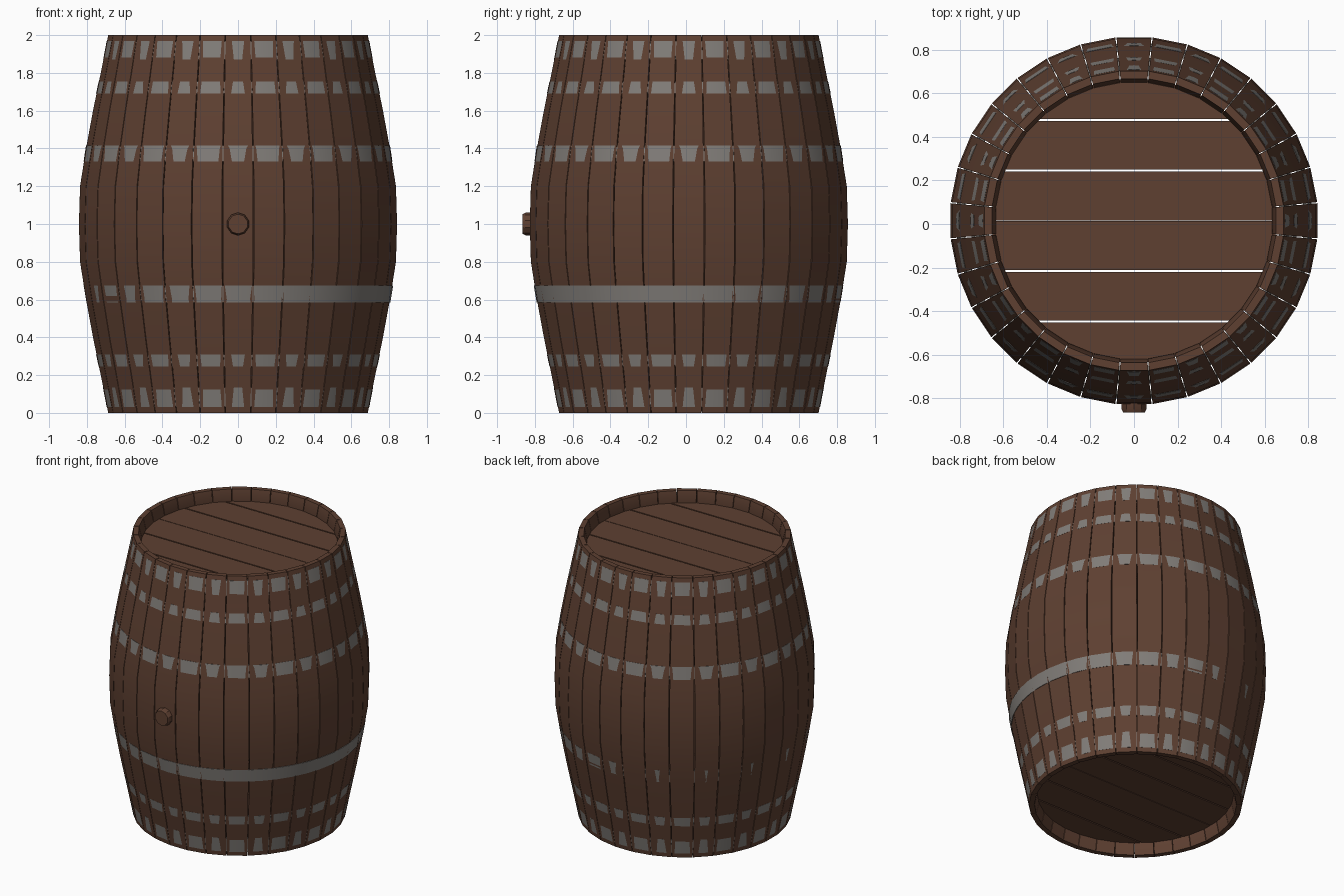
import bpy, bmesh, math

if "Cube" in bpy.data.objects:
    bpy.data.objects.remove(bpy.data.objects["Cube"])

CY = 0.015          # barrel axis sits slightly behind the origin because of the bung
STAVES = 32
OUTER = [(0, .69), (.2, .73), (.4, .771), (.6, .808), (.8, .84), (1, .846),
         (1.2, .84), (1.4, .808), (1.6, .771), (1.8, .73), (2, .69)]
INNER = [(2, .655), (1.92, .637), (1.6, .72), (1.2, .788), (1, .795),
         (.8, .788), (.4, .72), (.08, .637), (0, .655)]


def material(name, rgb):
    m = bpy.data.materials.new(name)
    m.diffuse_color = (*rgb, 1)
    m.use_nodes = True
    m.node_tree.nodes["Principled BSDF"].inputs["Base Color"].default_value = m.diffuse_color
    return m


wood = material("brown wood", (.112, .051, .031))
iron = material("grey iron", (.22, .205, .19))


def finish(bm, name, mat, smooth=True):
    bmesh.ops.recalc_face_normals(bm, faces=bm.faces[:])
    me = bpy.data.meshes.new(name)
    bm.to_mesh(me)
    bm.free()
    ob = bpy.data.objects.new(name, me)
    bpy.context.collection.objects.link(ob)
    me.materials.append(mat)
    if smooth:
        bpy.ops.object.select_all(action='DESELECT')
        ob.select_set(True)
        bpy.context.view_layer.objects.active = ob
        bpy.ops.object.shade_smooth_by_angle(angle=math.radians(30))
    return ob


def radius_at(z):
    for (z0, r0), (z1, r1) in zip(OUTER, OUTER[1:]):
        if z <= z1:
            return r0 + (r1 - r0) * (z - z0) / (z1 - z0)


# Staves: one bowed plank repeated round the axis
bm = bmesh.new()
half = math.pi / STAVES
for i in range(STAVES):
    mid = 2 * math.pi * i / STAVES - math.pi / 2
    sides = []
    for s in (-1, 1):
        a = mid + s * (half - .003)
        sides.append([[bm.verts.new((r * math.cos(a), CY + r * math.sin(a), z))
                       for z, r in line] for line in (OUTER, INNER[::-1])])
    (oa, ia), (ob_, ib) = sides
    for u, v in ((oa, ob_), (ia, ib)):
        for k in range(len(u) - 1):
            bm.faces.new((u[k], v[k], v[k + 1], u[k + 1]))
    for k in (0, -1):
        bm.faces.new((oa[k], ob_[k], ib[k], ia[k]))
    for o, n in ((oa, ia), (ob_, ib)):
        bm.faces.new(o + n[::-1])
finish(bm, "staves", wood)


# Hoops: thin rings almost flush with the staves, so the staves show through
def hoop(name, z0, z1, d0, d1, dx=0, dy=0, n=48):
    bm = bmesh.new()
    prof = [(z0, radius_at(z0) + d0), (z1, radius_at(z1) + d1),
            (z1, radius_at(z1) - .025), (z0, radius_at(z0) - .025)]
    rings = []
    for i in range(n):
        a = 2 * math.pi * i / n
        rings.append([bm.verts.new((dx + r * math.cos(a), CY + dy + r * math.sin(a), z))
                      for z, r in prof])
    for i in range(n):
        p, q = rings[i], rings[(i + 1) % n]
        for k in range(4):
            bm.faces.new((p[k], q[k], q[(k + 1) % 4], p[(k + 1) % 4]))
    finish(bm, name, iron)


hoop("hoop_top_rim", 1.87, 1.97, -.0018, -.0010)
hoop("hoop_top_inner", 1.69, 1.755, -.0010, -.0016)
hoop("hoop_upper_belly", 1.33, 1.415, -.0016, -.0002)
hoop("hoop_lower_belly", .585, .675, -.0008, -.0004, .0022, -.0014)
hoop("hoop_bottom_inner", .245, .31, -.0016, -.0010)
hoop("hoop_bottom_rim", .03, .135, -.0010, -.0018)


# Heads: six planks clipped to a circle
def head(name, z0, z1, R=.652, pitch=.231):
    bm = bmesh.new()
    for i in range(-3, 3):
        lo = i * pitch + (.002 if i == 0 else .0045)
        hi = (i + 1) * pitch - (.002 if i == -1 else .0045)
        lo, hi = max(lo, -R + .001), min(hi, R - .001)
        a0, a1 = math.asin(lo / R), math.asin(hi / R)
        arc = [a0 + (a1 - a0) * k / 8 for k in range(9)]
        pts = [(R * math.cos(a), R * math.sin(a)) for a in arc]
        pts += [(-x, y) for x, y in pts[::-1]]
        f = bm.faces.new([bm.verts.new((x, CY + y, z0)) for x, y in pts])
        ext = bmesh.ops.extrude_face_region(bm, geom=[f])
        for v in ext["geom"]:
            if isinstance(v, bmesh.types.BMVert):
                v.co.z = z1
    # extrusion keeps the base face, so every plank is closed
    finish(bm, name, wood, smooth=False)


head("top_head", 1.88, 1.92)
head("bottom_head", .08, .12)

# Bung: short tapered plug in the front
bm = bmesh.new()
ring = [[bm.verts.new((r * math.cos(a), y, 1 + r * math.sin(a)))
         for a in (2 * math.pi * k / 10 + math.pi / 10 for k in range(10))]
        for y, r in ((-.79, .06), (-.85, .06), (-.866, .052))]
for p, q in zip(ring, ring[1:]):
    for k in range(10):
        bm.faces.new((p[k], p[(k + 1) % 10], q[(k + 1) % 10], q[k]))
bm.faces.new(ring[0])
bm.faces.new(ring[-1])
finish(bm, "bung", wood)
